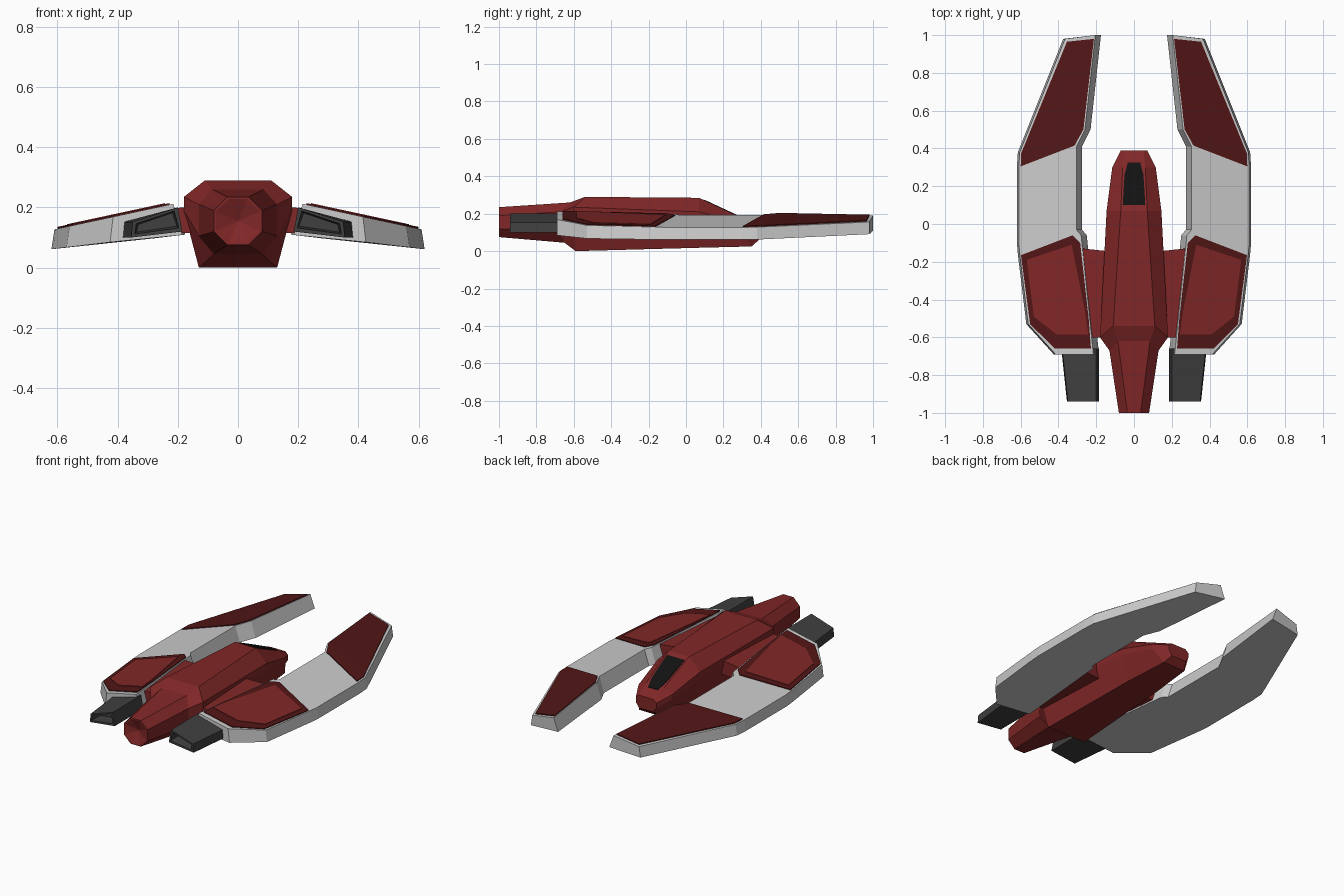
import bpy, bmesh

if "Cube" in bpy.data.objects:
    bpy.data.objects.remove(bpy.data.objects["Cube"])


def material(name, rgb):
    m = bpy.data.materials.new(name)
    m.diffuse_color = (*rgb, 1)
    m.use_nodes = True
    m.node_tree.nodes["Principled BSDF"].inputs["Base Color"].default_value = m.diffuse_color
    return m


RED = material("red", (0.22, 0.02, 0.02))
DARK_RED = material("dark_red", (0.085, 0.008, 0.008))
DARK_GREY = material("dark_grey", (0.05, 0.05, 0.05))
BLACK = material("black", (0.006, 0.006, 0.006))


def loft(name, rings, mat=None, mirror=False):
    """Skin a list of equal-length point rings and cap both ends."""
    bm = bmesh.new()
    loops = [[bm.verts.new(p) for p in ring] for ring in rings]
    n = len(loops[0])
    for a, b in zip(loops, loops[1:]):
        for i in range(n):
            j = (i + 1) % n
            bm.faces.new((a[i], a[j], b[j], b[i]))
    bm.faces.new(loops[0])
    bm.faces.new(loops[-1])
    bmesh.ops.remove_doubles(bm, verts=bm.verts, dist=0.0005)
    bmesh.ops.recalc_face_normals(bm, faces=bm.faces)
    me = bpy.data.meshes.new(name)
    bm.to_mesh(me)
    bm.free()
    if mat:
        me.materials.append(mat)
    ob = bpy.data.objects.new(name, me)
    bpy.context.collection.objects.link(ob)
    if mirror:
        mod = ob.modifiers.new("mirror", 'MIRROR')
        mod.use_mirror_merge = False
    return ob


def section(half):
    """Mirror a top-to-bottom half profile into a closed ring."""
    return half + [(-x, y, z) for x, y, z in reversed(half)]


# Fuselage: eight-sided sections from the recessed tail nozzle to the nose
hull = [
    [(0, -0.97, 0.155)] * 4,
    [(0.030, -1, 0.228), (0.073, -1, 0.187), (0.073, -1, 0.123), (0.030, -1, 0.082)],
    [(0.035, -1, 0.235), (0.08, -1, 0.19), (0.08, -1, 0.12), (0.035, -1, 0.075)],
    [(0.085, -0.62, 0.26), (0.13, -0.67, 0.21), (0.13, -0.67, 0.105), (0.08, -0.65, 0.045)],
    [(0.11, -0.54, 0.29), (0.18, -0.6, 0.235), (0.18, -0.6, 0.19), (0.13, -0.59, 0.0)],
    [(0.07, 0.07, 0.285), (0.145, 0.07, 0.21), (0.145, 0.07, 0.17), (0.10, 0.07, 0.018)],
    [(0.06, 0.30, 0.178), (0.115, 0.30, 0.15), (0.115, 0.30, 0.12), (0.075, 0.35, 0.025)],
    [(0.05, 0.39, 0.138), (0.07, 0.39, 0.12), (0.07, 0.39, 0.09), (0.05, 0.39, 0.06)],
]
loft("fuselage", [section(h) for h in hull], RED)


# Canopy: thin window lying on the sloped nose
def canopy_ring(x, y):
    z = 0.285 - (y - 0.07) * 0.465
    return [(-x, y, z - 0.01), (x, y, z - 0.01), (x, y, z + 0.003), (-x, y, z + 0.003)]


loft("canopy", [canopy_ring(0.06, 0.10), canopy_ring(0.05, 0.26), canopy_ring(0.033, 0.325)], BLACK)


# Wing surfaces: height falls outward, and a little toward the tip
def top(x, y):
    return 0.125 + (0.62 - x) * 0.215 - 0.025 * max(0, (y - 0.45) / 0.55)


def bottom(x):
    return 0.06 + (0.62 - x) * 0.12


def wing_rib(xo, yo, xi, yi):
    return [(xo + 0.01, yo, bottom(xo)), (xo, yo, top(xo, yo)),
            (xi, yi, top(xi, yi)), (xi - 0.03, yi, bottom(xi))]


# Wing: ribs from tip to tail as outer x, y and inner x, y
ribs = [(0.365, 0.98, 0.205, 1.0), (0.605, 0.38, 0.26, 0.5), (0.61, 0.30, 0.305, 0.41),
        (0.61, -0.10, 0.305, -0.03), (0.605, -0.16, 0.28, -0.06),
        (0.56, -0.53, 0.235, -0.5), (0.415, -0.69, 0.215, -0.69)]
loft("wing", [wing_rib(*r) for r in ribs], mirror=True)


# Wing panels: thin plates following the wing top
def panel(name, ribs, height, mat):
    rings = []
    for xo, yo, xi, yi in ribs:
        a, b = top(xo, yo), top(xi, yi)
        rings.append([(xo, yo, a - 0.015), (xo, yo, a + height),
                      (xi, yi, b + height), (xi, yi, b - 0.015)])
    loft(name, rings, mat, mirror=True)


panel("front_panel", [(0.355, 0.965, 0.212, 0.98), (0.597, 0.375, 0.268, 0.50),
                      (0.60, 0.305, 0.315, 0.415)], 0.006, DARK_RED)
panel("rear_panel", [(0.598, -0.165, 0.325, -0.06), (0.594, -0.20, 0.285, -0.10),
                     (0.55, -0.53, 0.24, -0.5), (0.42, -0.66, 0.228, -0.66)], 0.005, DARK_RED)
panel("rear_panel_inset", [(0.568, -0.19, 0.33, -0.11), (0.53, -0.49, 0.26, -0.46),
                           (0.41, -0.585, 0.242, -0.585)], 0.008, RED)


# Pylon joining wing and fuselage
loft("pylon", [[(0.08, y0, 0.115), (0.27, y1, 0.115), (0.27, y1, 0.195), (0.08, y0, 0.205)]
               for y0, y1 in [(-0.15, -0.13), (-0.6, -0.6)]], RED, mirror=True)


# Engines: hollow tapered boxes behind the wings
def engine_ring(y, shift, inset):
    d = inset
    return [(0.185 + d, y, 0.12 + d), (0.385 - shift - d, y, 0.10 + d),
            (0.38 - shift - d, y, 0.152 - d / 2), (0.20 + d, y, 0.20 - d)]


loft("engine", [engine_ring(-0.66, 0, 0), engine_ring(-0.94, 0.03, 0),
                engine_ring(-0.94, 0.03, 0.012), engine_ring(-0.87, 0.03, 0.018)],
     DARK_GREY, mirror=True)
